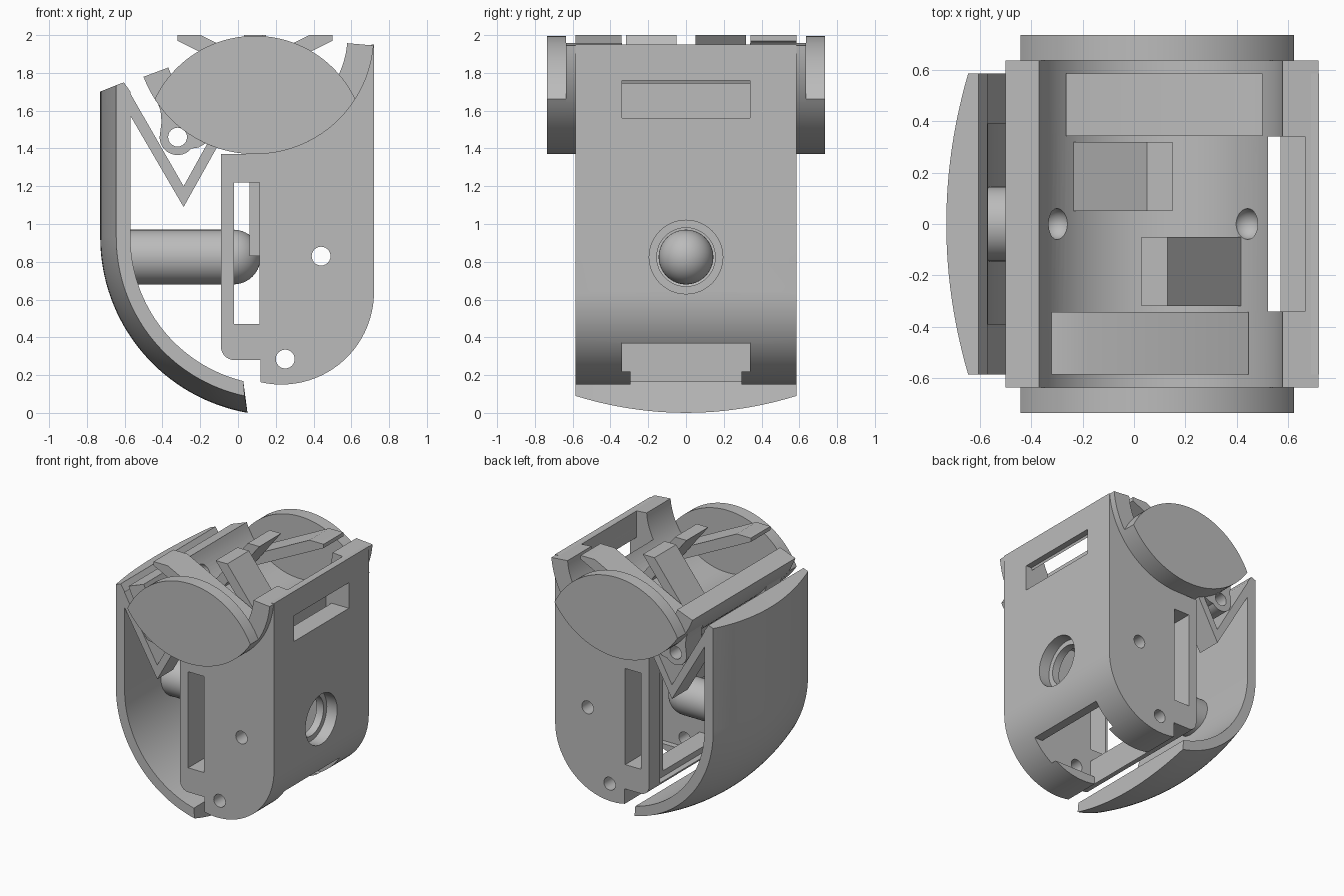
import bpy, bmesh, math
from mathutils import Matrix

if "Cube" in bpy.data.objects:
    bpy.data.objects.remove(bpy.data.objects["Cube"], do_unlink=True)

GREY = (0.5, 0.5, 0.5, 1)
mat = bpy.data.materials.new("plain grey")
mat.use_nodes = True
mat.diffuse_color = GREY
mat.node_tree.nodes["Principled BSDF"].inputs["Base Color"].default_value = GREY

HALF = 0.585            # half width of the housing
AXIS = (0.09, 2.0)      # centre of the cradle arc


def finish(name, bm):
    bmesh.ops.recalc_face_normals(bm, faces=bm.faces)
    me = bpy.data.meshes.new(name)
    bm.to_mesh(me)
    bm.free()
    me.materials.append(mat)
    ob = bpy.data.objects.new(name, me)
    bpy.context.collection.objects.link(ob)
    return ob


def arc(c, r, a0, a1, n=24):
    angles = [math.radians(a0 + (a1 - a0) * i / n) for i in range(n + 1)]
    return [(c[0] + r * math.cos(a), c[1] + r * math.sin(a)) for a in angles]


def loft(name, sections):
    """Skin a row of (y, outline) sections and cap both ends."""
    bm = bmesh.new()
    rings = [[bm.verts.new((x, y, z)) for x, z in pts] for y, pts in sections]
    for a, b in zip(rings, rings[1:]):
        for i in range(len(a)):
            j = (i + 1) % len(a)
            bm.faces.new((a[i], a[j], b[j], b[i]))
    bm.faces.new(rings[0])
    bm.faces.new(rings[-1])
    return finish(name, bm)


def prism(name, pts, y0, y1):
    return loft(name, [(y0, pts), (y1, pts)])


def box(name, x0, x1, y0, y1, z0, z1):
    return prism(name, [(x0, z0), (x1, z0), (x1, z1), (x0, z1)], y0, y1)


def rod_x(name, r, x0, x1, z):
    bm = bmesh.new()
    m = Matrix.Translation(((x0 + x1) / 2, 0, z)) @ Matrix.Rotation(math.pi / 2, 4, "Y")
    bmesh.ops.create_cone(bm, cap_ends=True, segments=48, radius1=r, radius2=r,
                          depth=x1 - x0, matrix=m)
    return finish(name, bm)


def ball(name, r, x, z):
    bm = bmesh.new()
    bmesh.ops.create_uvsphere(bm, u_segments=40, v_segments=20, radius=r,
                              matrix=Matrix.Translation((x, 0, z)))
    return finish(name, bm)


def hole_y(x, z, r=0.05):
    return prism("cutter", arc((x, z), r, 0, 345, 23), -1, 1)


def cut(ob, *cutters):
    for c in cutters:
        c.hide_render = True
        mod = ob.modifiers.new("cut", "BOOLEAN")
        mod.operation, mod.solver, mod.object = "DIFFERENCE", "EXACT", c
        bpy.context.view_layer.objects.active = ob
        bpy.ops.object.modifier_apply(modifier=mod.name)
        bpy.data.objects.remove(c, do_unlink=True)


def cbox(x0, x1, y, z0, z1):
    return box("cutter", x0, x1, -y, y, z0, z1)


# Housing with rounded bottom, hollow and open toward the cover
outline = arc((0.23, 0.64), 0.49, -103, 0) + [(0.72, 1.95)]
outline += arc(AXIS, 0.60, -5, -90) + [(0.09, 1.37), (-0.09, 1.37)]
outline += arc((-0.02, 0.35), 0.07, 180, 270, 8) + [(0.12, 0.28)]
housing = prism("housing", outline, -HALF, HALF)
cut(housing,
    cbox(-0.3, 0.57, 0.34, 0.37, 1.22),          # main cavity
    cbox(-0.3, -0.04, 0.45, 0.325, 1.29),        # stepped mouth
    cbox(-0.02, 0.115, 1, 0.47, 1.22),           # side slots
    cbox(0.52, 0.57, 0.34, 1.0, 1.7),            # shaft to the top slot
    cbox(0.52, 0.665, 0.34, 1.56, 2.2),          # top slot
    cbox(0.6, 0.9, 0.34, 1.56, 1.76),            # wall window
    cbox(0.12, 0.64, 0.34, 0.22, 0.372),         # bottom opening
    cbox(0.12, 0.64, 0.295, 0.0, 0.25),
    rod_x("cutter", 0.195, 0.63, 0.9, 0.825),    # stepped round hole
    rod_x("cutter", 0.155, 0.5, 0.9, 0.825),
    hole_y(0.44, 0.83), hole_y(0.25, 0.285))

# Curved cradle on top of the housing
cradle = prism("cradle", arc(AXIS, 0.63, 200.5, 355, 48) + arc(AXIS, 0.49, 355, 200.5, 48),
               -0.635, 0.635)
cut(cradle, cbox(0.52, 0.665, 0.34, 1.4, 2.2),
    ball("cutter", 0.06, -0.30, 1.70), ball("cutter", 0.06, 0.44, 1.66))

# Lens shaped end caps
lens = arc(AXIS, 0.63, 212.5, 327.5, 40) + arc((0.09, 1.408), 0.588, 25.5, 154.5, 40)
for side, y in (("front", -0.735), ("back", 0.635)):
    prism(side + "_end_cap", lens, y, y + 0.1)


# Crossed slabs standing in the cradle, mirrored about its axis
def flip(pts, on):
    return [(2 * AXIS[0] - x, z) for x, z in pts] if on else pts


low_slab = [(-0.32, 1.97), (0.445, 1.59), (0.445, 1.68), (-0.198, 2.0), (-0.32, 2.0)]
steep_slab = [(-0.235, 1.635), (-0.2, 1.555), (0.15, 2.0), (0.05, 2.0)]
prism("front_low_slab", low_slab, -HALF, -0.342)
prism("back_low_slab", flip(low_slab, True), 0.342, HALF)
prism("back_steep_slab", steep_slab, 0.05, 0.318)
prism("front_steep_slab", flip(steep_slab, True), -0.318, -0.05)

# Curved cover, bulging outward along its middle
sections = []
for i in range(25):
    y = HALF * (i / 12 - 1)
    bulge = 0.085 * (1 - (y / HALF) ** 2)
    c, r = (0.2144, 0.93), 0.859 + bulge
    end = 180 + math.degrees(math.acos((c[0] - 0.035 - 0.18 * bulge) / r))
    inner_end = 180 + math.degrees(math.acos((c[0] - 0.028) / 0.784))
    pts = [(-0.57, 1.7), (-0.604, 1.75), (c[0] - r, 1.735 - 0.4 * bulge)]
    pts += arc(c, r, 180, end, 32) + arc(c, 0.784, inner_end, 180, 32)
    sections.append((y, pts))
loft("cover", sections)

# V springs and pivot lugs, one pair on each side
prism("spring_top_bar", [(-0.604, 1.75), (-0.568, 1.57), (-0.568, 1.687)], -HALF, HALF)
vee = [(-0.604, 1.75), (-0.568, 1.57), (-0.288, 1.09), (-0.108, 1.412),
       (-0.16, 1.43), (-0.288, 1.2)]
lug = [(-0.2, 1.5), (-0.44, 1.68), (-0.41, 1.6), (-0.405, 1.54)]
lug += arc((-0.32, 1.46), 0.095, 180, 320, 16) + [(-0.21, 1.405), (-0.165, 1.43)]
for side, y in (("front", -HALF), ("back", 0.39)):
    prism(side + "_v_spring", vee, y, y + 0.195)
    cut(prism(side + "_pivot_lug", lug, y, y + 0.195), hole_y(-0.32, 1.46))

# Plunger with round tip, and guide rails inside the cavity
rod_x("plunger_rod", 0.145, -0.6, -0.025, 0.825)
ball("plunger_tip", 0.145, -0.025, 0.825)
for side, y in (("front", -0.345), ("back", 0.2)):
    box(side + "_guide_rail", 0.06, 0.125, y, y + 0.145, 0.83, 1.225)

# Smooth the curved surfaces and keep the edges sharp
for ob in bpy.context.scene.objects:
    if ob.type == "MESH" and mat.name in ob.data.materials:
        bpy.ops.object.select_all(action="DESELECT")
        ob.select_set(True)
        bpy.context.view_layer.objects.active = ob
        bpy.ops.object.shade_smooth_by_angle(angle=math.radians(30))
